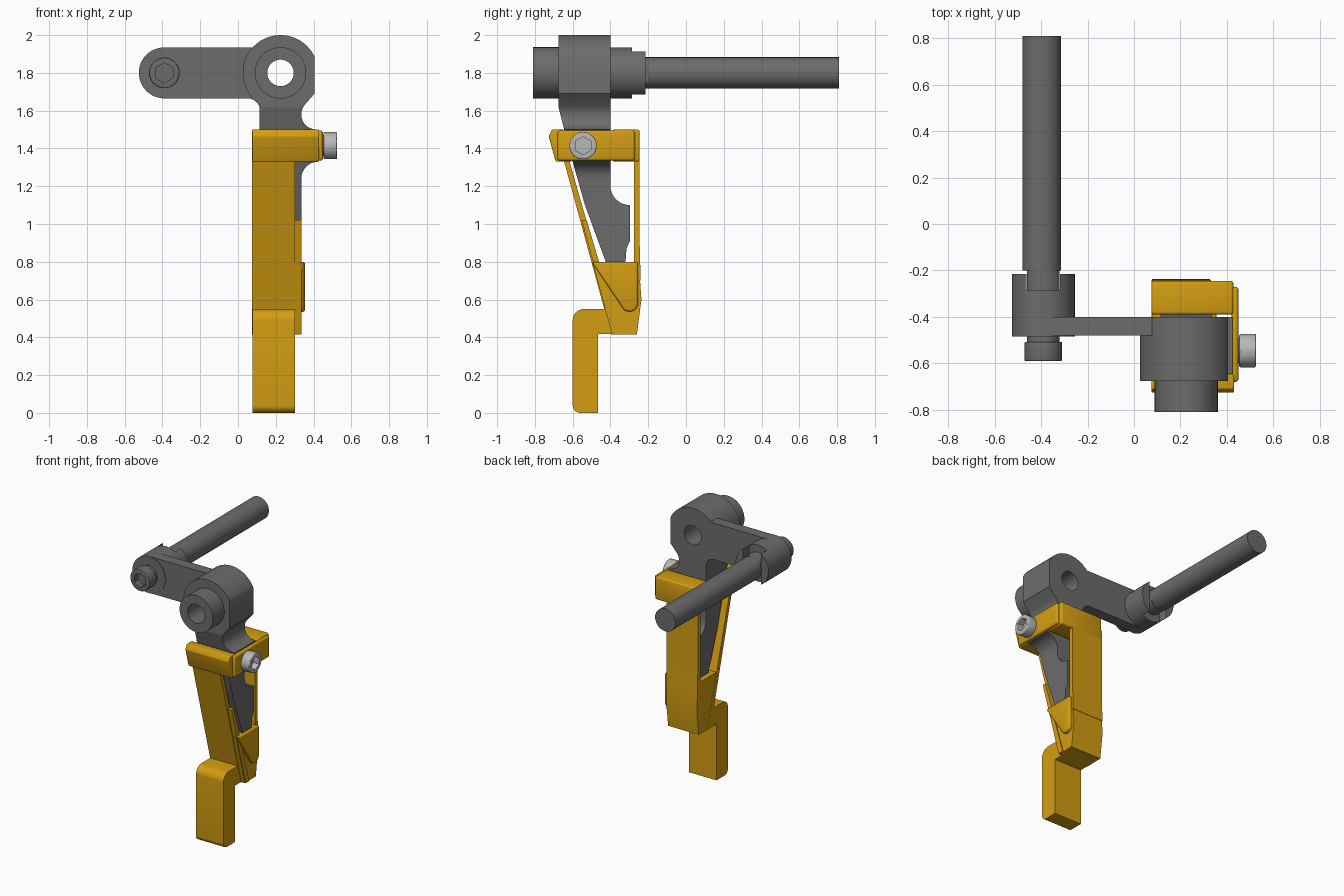
import bpy, bmesh, math
from mathutils import Vector

if "Cube" in bpy.data.objects:
    bpy.data.objects.remove(bpy.data.objects["Cube"])


def material(name, rgb):
    m = bpy.data.materials.new(name)
    m.diffuse_color = (*rgb, 1)
    m.use_nodes = True
    m.node_tree.nodes["Principled BSDF"].inputs["Base Color"].default_value = m.diffuse_color
    return m


GREY = material("dark_grey", (0.15, 0.15, 0.15))
YELLOW = material("golden_yellow", (0.65, 0.34, 0.006))
SILVER = material("silver", (0.48, 0.48, 0.48))


def arc(cx, cy, r, a0=0, a1=360, n=48):
    """Points on an arc in degrees; a full turn leaves out the repeated end."""
    full = abs(a1 - a0) == 360
    return [(cx + r * math.cos(math.radians(a0 + (a1 - a0) * i / n)),
             cy + r * math.sin(math.radians(a0 + (a1 - a0) * i / n)))
            for i in range(n if full else n + 1)]


def prism(name, pts, axis, a, b, mat, bevel=0):
    """Extrude a 2D outline from a to b: axis x takes (y, z), axis y takes (x, z)."""
    def place(p, t):
        return Vector((t, p[0], p[1])) if axis == 'x' else Vector((p[0], t, p[1]))
    bm = bmesh.new()
    lo = [bm.verts.new(place(p, a)) for p in pts]
    hi = [bm.verts.new(place(p, b)) for p in pts]
    bm.faces.new(lo)
    bm.faces.new(hi)
    for i in range(len(pts)):
        j = (i + 1) % len(pts)
        bm.faces.new((lo[i], lo[j], hi[j], hi[i]))
    bmesh.ops.recalc_face_normals(bm, faces=bm.faces)
    me = bpy.data.meshes.new(name)
    bm.to_mesh(me)
    bm.free()
    me.materials.append(mat)
    ob = bpy.data.objects.new(name, me)
    bpy.context.collection.objects.link(ob)
    if bevel:
        m = ob.modifiers.new("bevel", 'BEVEL')
        m.width, m.segments, m.limit_method = bevel, 3, 'ANGLE'
        m.angle_limit = math.radians(40)
        apply(ob, m)
    return ob


def apply(ob, mod):
    bpy.context.view_layer.objects.active = ob
    bpy.ops.object.modifier_apply(modifier=mod.name)


def boolean(ob, cutter, op='DIFFERENCE'):
    m = ob.modifiers.new("cut", 'BOOLEAN')
    m.operation, m.solver, m.object = op, 'EXACT', cutter
    apply(ob, m)
    bpy.data.objects.remove(cutter)


def rect(x0, z0, x1, z1):
    return [(x0, z0), (x1, z0), (x1, z1), (x0, z1)]


def screw_head(name, axis, c, r, inner, outer, mat):
    """Socket head whose hexagon opens on the outer end."""
    head = prism(name, arc(*c, r), axis, inner, outer, mat, 0.006)
    d = 1 if outer > inner else -1
    boolean(head, prism("hex_cutter", arc(*c, r * 0.66, 30, 390, 6), axis,
                        outer - d * 0.045, outer + d * 0.05, mat))


HX, HZ = 0.225, 1.8      # hub centre
AX = -0.39               # far end of the arm

# Hub and tapering stem: front outline intersected with side outline
front = (arc(HX, HZ, 0.2, 25.8, 222, 48)
         + arc(0.055, 1.605, 0.06, 65, 0, 6)
         + [(0.115, 0.62), (0.335, 0.62)]
         + arc(0.425, 1.24, 0.09, 180, 90, 8)
         + [(0.425, 1.5)]
         + arc(0.415, 1.58, 0.08, 270, 145, 10)
         + [(0.405, 1.69)])
side = ([(-0.675, 2.1), (-0.675, 1.62), (-0.645, 1.5), (-0.6, 1.33),
         (-0.535, 1.1), (-0.425, 0.8), (-0.36, 0.65), (-0.33, 0.65),
         (-0.32, 0.8), (-0.315, 0.87), (-0.297, 0.91), (-0.297, 1.1)]
        + arc(-0.297, 1.203, 0.103, 260, 180, 10) + [(-0.4, 2.1)])
hub = prism("hub_and_stem", front, 'y', -0.8, -0.2, GREY)
boolean(hub, prism("side_cutter", side, 'x', -0.1, 0.6, GREY), 'INTERSECT')
collar = prism("hub_collar", arc(HX, HZ, 0.136), 'y', -0.81, -0.675, GREY)
for part in (hub, collar):
    boolean(part, prism("bore_cutter", arc(HX, HZ, 0.07), 'y', -1, 0, GREY))

# Crank arm with a rounded end and a fillet into the stem
prism("crank_arm", arc(AX, HZ, 0.135, 90, 270, 24)
      + arc(0.052, 1.6, 0.065, 90, 0, 6)
      + [(0.14, 1.6), (0.14, 1.935)], 'y', -0.48, -0.4, GREY)

# Slotted boss, shaft with a flat tang, and the arm screw
boss = prism("slotted_boss", arc(AX, HZ, 0.135), 'y', -0.485, -0.215, GREY)
boolean(boss, prism("slot_cutter", rect(AX - 0.072, 1.5, AX + 0.072, 2.1),
                    'y', -0.285, 0, GREY))
prism("shaft", arc(AX - 0.007, HZ, 0.083), 'y', -0.2, 0.81, GREY)
prism("shaft_tang", [(max(AX - 0.07, min(AX + 0.07, x)), z)
                     for x, z in arc(AX, HZ, 0.083, 3, 363)], 'y', -0.284, -0.2, GREY)
prism("arm_screw_neck", arc(AX, HZ, 0.07), 'y', -0.51, -0.48, GREY)
screw_head("arm_screw", 'y', (AX, HZ), 0.081, -0.507, -0.59, GREY)

# Clamp: front bar, side bar and rear block wrapped round the stem
prism("clamp_front_bar", [(-0.71, 1.5), (-0.727, 1.465), (-0.69, 1.33),
                          (-0.605, 1.33), (-0.65, 1.5)],
      'x', 0.075, 0.43, YELLOW, 0.006)
prism("clamp_side_bar", rect(-0.68, 1.335, -0.27, 1.495),
      'x', 0.42, 0.45, YELLOW, 0.014)
prism("clamp_rear_block", rect(-0.39, 1.33, -0.245, 1.5),
      'x', 0.075, 0.428, YELLOW, 0.012)

# Clamp screw
prism("clamp_screw_neck", arc(-0.545, 1.415, 0.055), 'x', 0.43, 0.46, SILVER)
screw_head("clamp_screw", 'x', (-0.545, 1.415), 0.072, 0.453, 0.525, SILVER)


# Sloping front strap and the narrow strip beside it
def slope(z):
    return -0.645 + (1.33 - z) * 0.272


prism("front_strap", [(slope(1.4), 1.4), (slope(0.415), 0.415),
                      (slope(0.415) + 0.04, 0.415), (slope(1.4) + 0.028, 1.4)],
      'x', 0.075, 0.302, YELLOW)
prism("front_strip", [(slope(1.02) + 0.008, 1.02), (slope(0.415) + 0.008, 0.415),
                      (slope(0.415) + 0.05, 0.415), (slope(1.02) + 0.035, 1.02)],
      'x', 0.298, 0.335, YELLOW)

# Upright rear strap
prism("rear_strap", [(-0.275, 1.4), (-0.275, 0.7), (-0.24, 0.7),
                     (-0.247, 0.96), (-0.247, 1.4)], 'x', 0.075, 0.332, YELLOW)

# Lower block joining both straps, with its side gusset
prism("lower_block", [(slope(0.8) + 0.005, 0.8), (slope(0.415) + 0.005, 0.415),
                      (-0.26, 0.415), (-0.236, 0.6), (-0.25, 0.8)],
      'x', 0.077, 0.328, YELLOW)
prism("side_gusset", [(-0.5, 0.8), (-0.255, 0.8), (-0.255, 0.57), (-0.268, 0.545),
                      (-0.295, 0.535), (-0.325, 0.54)],
      'x', 0.3, 0.355, YELLOW, 0.012)

# Foot hanging from the lower block
prism("foot", arc(-0.56, 0.04, 0.04, 180, 270, 6)
      + [(-0.465, 0), (-0.465, 0.417), (-0.32, 0.417), (-0.32, 0.55)]
      + arc(-0.54, 0.49, 0.06, 90, 180, 8), 'x', 0.076, 0.301, YELLOW)

# Smooth the round surfaces and keep the edges sharp
bpy.ops.object.select_all(action='SELECT')
bpy.ops.object.shade_smooth_by_angle(angle=math.radians(30))
